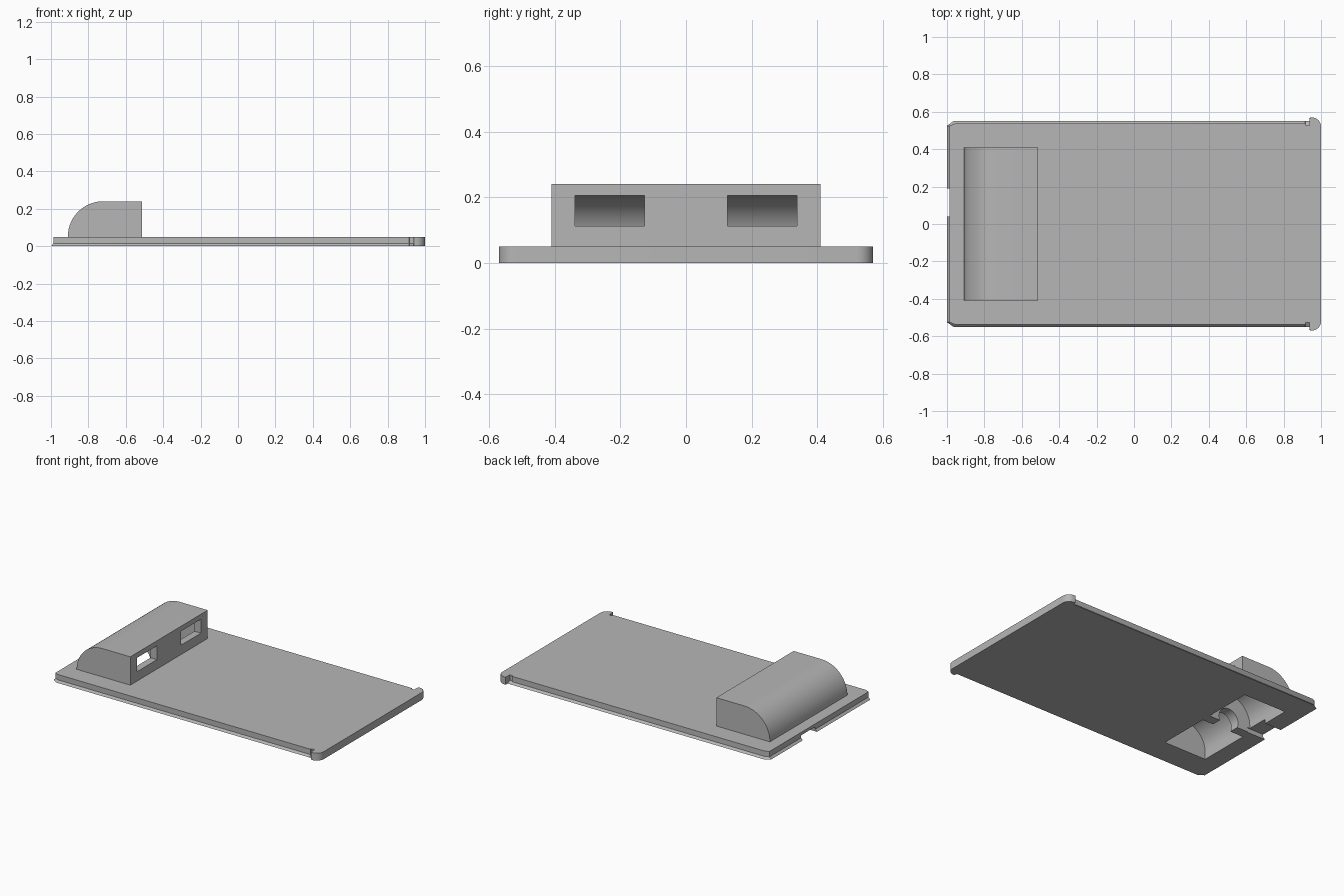
import bpy, bmesh, math

cube = bpy.data.objects.get("Cube")
if cube:
    bpy.data.objects.remove(cube, do_unlink=True)

grey = bpy.data.materials.new("plain grey")
grey.use_nodes = True
colour = (0.47, 0.47, 0.47, 1)
grey.diffuse_color = colour
grey.node_tree.nodes["Principled BSDF"].inputs["Base Color"].default_value = colour


def loft(name, rings):
    """Closed solid through rings of equal point count."""
    bm = bmesh.new()
    loops = [[bm.verts.new(p) for p in ring] for ring in rings]
    n = len(loops[0])
    for a, b in zip(loops, loops[1:]):
        for i in range(n):
            j = (i + 1) % n
            bm.faces.new((a[i], a[j], b[j], b[i]))
    bm.faces.new(loops[0])
    bm.faces.new(loops[-1])
    bmesh.ops.recalc_face_normals(bm, faces=bm.faces)
    mesh = bpy.data.meshes.new(name)
    bm.to_mesh(mesh)
    bm.free()
    mesh.materials.append(grey)
    obj = bpy.data.objects.new(name, mesh)
    bpy.context.collection.objects.link(obj)
    return obj


def prism(name, profile, y0, y1):
    """Extrude an x-z profile along y."""
    return loft(name, [[(x, y, z) for x, z in profile] for y in (y0, y1)])


def box(name, x0, x1, y0, y1, z0, z1):
    return prism(name, [(x0, z0), (x1, z0), (x1, z1), (x0, z1)], y0, y1)


def combine(target, tool, operation):
    """Apply a boolean and drop the helper."""
    tool.hide_render = True
    mod = target.modifiers.new(operation, "BOOLEAN")
    mod.operation = operation
    mod.solver = "EXACT"
    mod.object = tool
    bpy.context.view_layer.objects.active = target
    bpy.ops.object.modifier_apply(modifier=mod.name)
    bpy.data.objects.remove(tool, do_unlink=True)


def quarter_profile(radius, flat_x, base):
    """Quarter-round back, flat top and upright front."""
    cx, cz = -0.72, 0.05
    arc = [(cx - radius * math.cos(a), cz + radius * math.sin(a))
           for a in (math.pi / 2 * i / 24 for i in range(25))]
    return [(cx - radius, base)] + arc + [(flat_x, cz + radius), (flat_x, base)]


def plate_ring(z, d):
    """Plate outline; d insets the three lipped sides and opens the latch notches."""
    half = [(-1 + d, 0.525), (-0.965 + d / 2, 0.55 - d), (0.915, 0.55 - d),
            (0.917, 0.55 - 1.8 * d), (0.938, 0.55 - 1.8 * d), (0.94, 0.57)]
    for i in range(9):
        a = math.pi / 2 * (1 - i / 8)
        half.append((0.95 + 0.05 * math.cos(a), 0.52 + 0.05 * math.sin(a)))
    return [(x, y, z) for x, y in half] + [(x, -y, z) for x, y in reversed(half)]


# Plate with sloped lip and rounded end bar
lid = loft("lid", [plate_ring(0, 0), plate_ring(0.014, 0.013), plate_ring(0.05, 0.013)])

# Raised housing
combine(lid, prism("housing", quarter_profile(0.19, -0.512, 0.03), -0.41, 0.41), "UNION")

# Two hollow bays either side of a divider, open underneath
for y0, y1 in ((-0.375, -0.02), (0.045, 0.375)):
    combine(lid, prism("bay_cutter", quarter_profile(0.157, -0.56, -0.1), y0, y1), "DIFFERENCE")

# Windows through the upright wall
for y0, y1 in ((-0.338, -0.127), (0.127, 0.338)):
    combine(lid, box("window_cutter", -0.62, -0.45, y0, y1, 0.113, 0.206), "DIFFERENCE")

# Round opening in the divider
ring = [(-0.71 + 0.075 * math.cos(math.tau * i / 32), 0.03 + 0.075 * math.sin(math.tau * i / 32))
        for i in range(32)]
combine(lid, prism("divider_cutter", ring, -0.06, 0.08), "DIFFERENCE")

# Shallow slot from the end edge into the bay
combine(lid, box("slot_cutter", -1.05, -0.86, 0.04, 0.19, -0.1, 0.03), "DIFFERENCE")

# Smooth the curves, keep the edges sharp
bpy.ops.object.select_all(action="DESELECT")
lid.select_set(True)
bpy.context.view_layer.objects.active = lid
bpy.ops.object.shade_smooth_by_angle(angle=math.radians(25))
